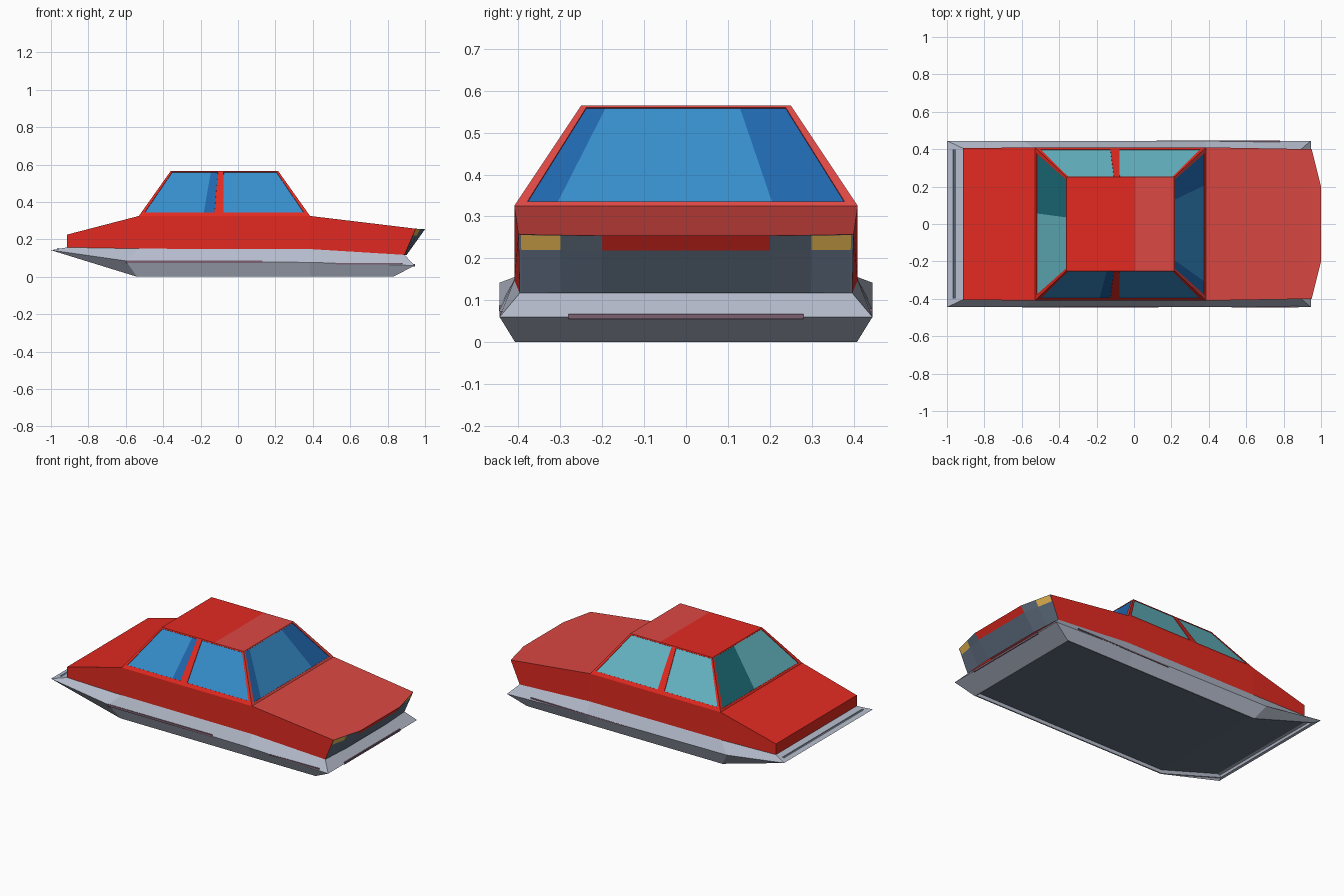
import bpy, bmesh
from mathutils import Vector

if "Cube" in bpy.data.objects:
    bpy.data.objects.remove(bpy.data.objects["Cube"])

def lin(c):
    c /= 255
    return c / 12.92 if c <= 0.04045 else ((c + 0.055) / 1.055) ** 2.4

PALETTE = {
    "red": (226, 42, 33), "light_red": (220, 72, 67),
    "blue": (54, 142, 203), "dark_blue": (32, 103, 174),
    "light_teal": (102, 184, 197), "dark_teal": (30, 113, 126),
    "silver": (181, 188, 204), "mauve": (125, 97, 114),
    "slate": (95, 109, 127), "yellow": (236, 186, 84),
}
NAMES = list(PALETTE)
MATS = []
for name, rgb in PALETTE.items():
    m = bpy.data.materials.new(name)
    m.diffuse_color = (*[lin(c) for c in rgb], 1)
    m.use_nodes = True
    m.node_tree.nodes["Principled BSDF"].inputs["Base Color"].default_value = m.diffuse_color
    MATS.append(m)


class Part:
    """Collects flat panels, each turned to face away from a centre point."""
    def __init__(self, name, centre):
        self.name, self.centre, self.bm = name, Vector(centre), bmesh.new()

    def face(self, pts, mat):
        f = self.bm.faces.new([self.bm.verts.new(p) for p in pts])
        f.normal_update()
        if f.normal.dot(f.calc_center_median() - self.centre) < 0:
            f.normal_flip()
        f.material_index = NAMES.index(mat)

    def panel(self, quad, us, vs, rule):
        """Cut a quad into cells; rule(column, row) gives the colour."""
        a, b, c, d = [Vector(p) for p in quad]
        at = lambda u, v: a.lerp(b, u).lerp(d.lerp(c, u), v)
        us, vs = [0, *us, 1], [0, *vs, 1]
        for i in range(len(us) - 1):
            for j in range(len(vs) - 1):
                self.face([at(us[i], vs[j]), at(us[i + 1], vs[j]),
                           at(us[i + 1], vs[j + 1]), at(us[i], vs[j + 1])], rule(i, j))

    def sink(self, names, rim, width, depth):
        """Push the faces of some colours inward, leaving a rim."""
        self.weld()
        picks = [f for f in self.bm.faces if NAMES[f.material_index] in names]
        for w, d in ((width, 0), (.0005, -depth)):
            if w:
                for f in bmesh.ops.inset_region(self.bm, faces=picks, thickness=w, depth=d,
                                                use_even_offset=True)["faces"]:
                    f.material_index = NAMES.index(rim)

    def weld(self):
        bmesh.ops.remove_doubles(self.bm, verts=self.bm.verts, dist=1e-5)
        self.bm.normal_update()

    def finish(self):
        self.weld()
        me = bpy.data.meshes.new(self.name)
        self.bm.to_mesh(me)
        self.bm.free()
        for m in MATS:
            me.materials.append(m)
        bpy.context.collection.objects.link(bpy.data.objects.new(self.name, me))


def both(pts):
    return [[(x, s * y, z) for x, y, z in pts] for s in (-1, 1)]

def across(p, q):
    """Quad spanning the width between two side points."""
    return [p, q, (q[0], -q[1], q[2]), (p[0], -p[1], p[2])]

W, RIDGE = 0.41, 0.445

# Lower body: side walls, boot, tail
low = [(-.915, .405, .157), (-.53, W, .15), (.385, W, .148), (.89, .397, .117)]
top = [(-.915, .405, .225), (-.53, W, .325), (.385, W, .325), (.95, .4, .257)]
body = Part("body", (0, 0, .2))
for i in range(3):
    for q in both([low[i], low[i + 1], top[i + 1], top[i]]):
        body.face(q, "red")
body.face(across(top[0], top[1]), "red")
body.face(across(low[0], top[0]), "red")
body.finish()

# Bonnet with a pointed front edge
nose_top, nose_low = (1.0, .2, .254), (.902, .2, .117)
bonnet = Part("bonnet", (.5, 0, .1))
bonnet.face(across(top[2], top[3]), "light_red")
bonnet.face(across(top[3], nose_top), "light_red")
bonnet.finish()

# Grille with lamps in the upper band
grille = Part("grille", (.5, 0, .2))
for q in both([low[3], nose_low, nose_top, top[3]]):
    grille.panel(q, [.03, .5], [.74, .99],
                 lambda i, j: "yellow" if (i, j) == (1, 1) else "slate")
mid = [(x, s * y, z) for (x, y, z), s in
       ((nose_low, -1), (nose_low, 1), (nose_top, 1), (nose_top, -1))]
grille.panel(mid, [], [.74], lambda i, j: "red" if j else "slate")
grille.finish()

# Cabin with windows cut into each slanted face
xb, xf, xrb, xrf, yr, zb, zr = -.53, .385, -.36, .215, .25, .325, .565
cabin = Part("cabin", (0, 0, .4))
side = [(xb, W, zb), (xf, W, zb), (xrf, yr, zr), (xrb, yr, zr)]
right, left = both(side)
right_cols = ["red", "blue", "dark_blue", "red", "blue", "red"]
cabin.panel(right, [.02, .375, .44, .493, .978], [.08, .975],
            lambda i, j: right_cols[i] if j == 1 else "red")
left_cols = ["red", "light_teal", "red", "light_teal", "red"]
cabin.panel(left, [.02, .44, .493, .978], [.08, .975],
            lambda i, j: left_cols[i] if j == 1 else "red")
shield_cols = ["light_red", "dark_blue", "blue", "dark_blue", "light_red"]
cabin.panel([(xf, -W, zb), (xf, W, zb), (xrf, yr, zr), (xrf, -yr, zr)],
            [.03, .12, .755, .97], [.045, .98],
            lambda i, j: shield_cols[i] if j == 1 else "light_red")
rear_cols = ["red", "light_teal", "dark_teal", "red"]
cabin.panel([(xb, -W, zb), (xb, W, zb), (xrb, yr, zr), (xrb, -yr, zr)],
            [.03, .57, .97], [.045, .98],
            lambda i, j: rear_cols[i] if j == 1 else "red")
cabin.panel([(xrb, -yr, zr), (xrf, -yr, zr), (xrf, yr, zr), (xrb, yr, zr)],
            [.64], [], lambda i, j: "light_red" if i else "red")
cabin.sink({"blue", "dark_blue", "light_teal", "dark_teal"}, "red", 0, .003)
cabin.finish()

# Skirt: shelf, lower sides, recessed dark underside
ridge = [(-1, RIDGE, .142), (-.6, RIDGE, .085), (.385, RIDGE, .077), (.945, RIDGE, .06)]
base = [(-.98, .408, .136), (-.54, .408, 0), (.385, .408, 0), (.83, .408, 0)]
skirt = Part("skirt", (0, 0, .08))
for i in range(3):
    for q in both([low[i], low[i + 1], ridge[i + 1], ridge[i]]):
        skirt.face(q, "silver")
    for q in both([ridge[i], ridge[i + 1], base[i + 1], base[i]]):
        skirt.face(q, "silver")
    skirt.face(across(base[i], base[i + 1]), "slate")
for k in (0, 3):
    skirt.face(across(low[k], ridge[k]), "silver")
    skirt.face(across(ridge[k], base[k]), "silver")
skirt.sink({"slate"}, "silver", .008, .022)
skirt.finish()

# Thin trim strips along the ridge
def strip(name, centre, size):
    bpy.ops.mesh.primitive_cube_add(size=1, location=centre)
    ob = bpy.context.object
    ob.name, ob.scale = name, size
    ob.data.materials.append(MATS[NAMES.index("mauve")])

strip("right_trim", (-.235, -.442, .081), (.73, .008, .014))
strip("right_front_trim", (.7, -.442, .07), (.36, .007, .008))
strip("left_trim", (.45, .442, .076), (.66, .007, .008))
strip("front_trim", (.941, 0, .061), (.008, .56, .012))
